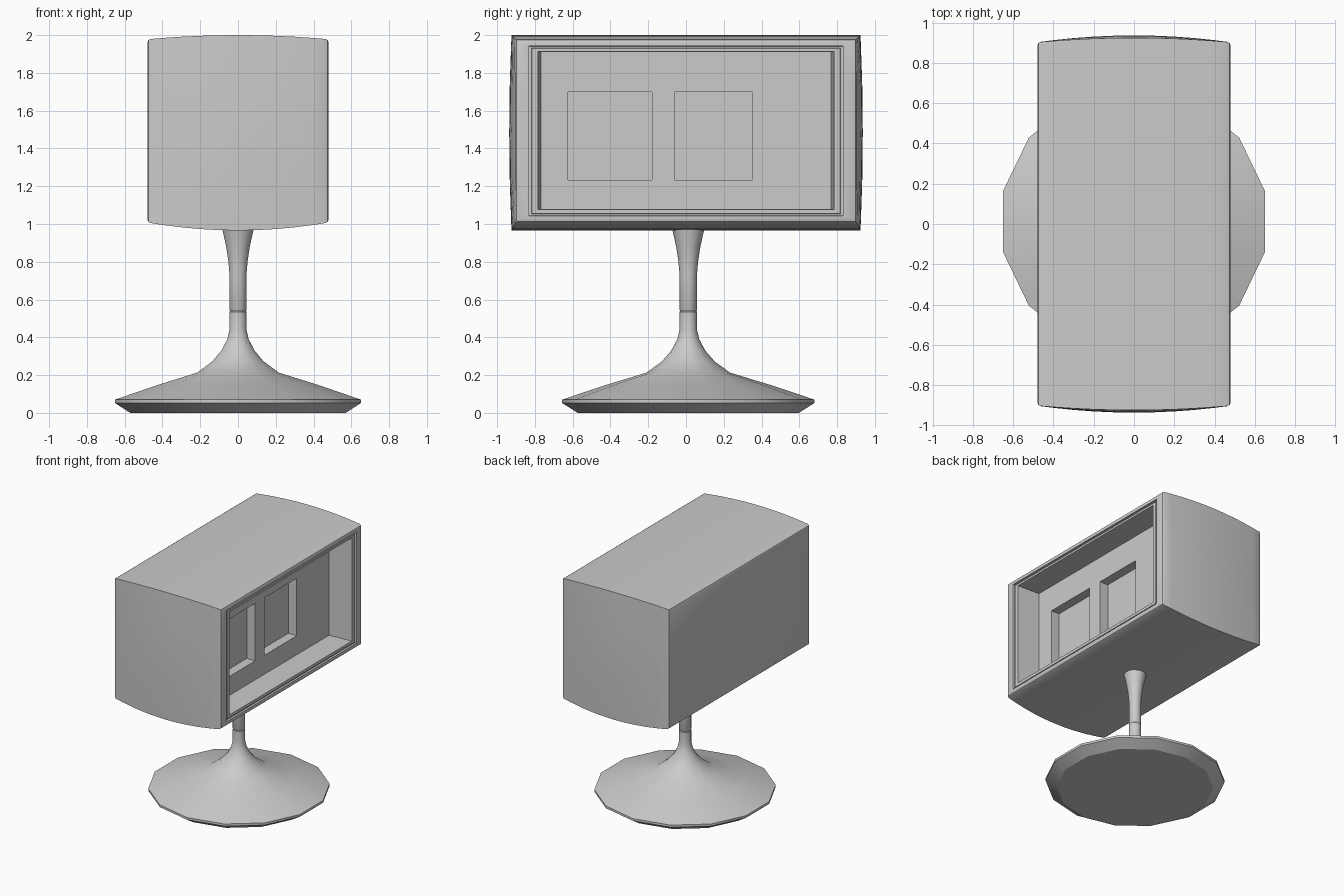
import bpy, bmesh, math
from mathutils import Vector

if "Cube" in bpy.data.objects:
    bpy.data.objects.remove(bpy.data.objects["Cube"])


def finish(bm, name, angle=30):
    bmesh.ops.recalc_face_normals(bm, faces=bm.faces)
    me = bpy.data.meshes.new(name)
    bm.to_mesh(me)
    bm.free()
    ob = bpy.data.objects.new(name, me)
    bpy.context.collection.objects.link(ob)
    smooth(ob, angle)
    return ob


def smooth(ob, angle):
    bpy.ops.object.select_all(action='DESELECT')
    ob.select_set(True)
    bpy.context.view_layer.objects.active = ob
    bpy.ops.object.shade_smooth_by_angle(angle=math.radians(angle))


def skin(bm, rings):
    # join closed point rings with quads and cap both ends
    loops = [[bm.verts.new(p) for p in r] for r in rings]
    for a, b in zip(loops, loops[1:]):
        n = len(a)
        for i in range(n):
            j = (i + 1) % n
            bm.faces.new((a[i], a[j], b[j], b[i]))
    bm.faces.new(loops[0])
    bm.faces.new(loops[-1])


def lathe(name, profile, sides, cy, angle=30):
    bm = bmesh.new()
    rings = []
    for r, z in profile:
        ts = [math.tau * (k + 0.5) / sides for k in range(sides)]
        rings.append([Vector((r * math.cos(t), cy + r * math.sin(t), z)) for t in ts])
    skin(bm, rings)
    return finish(bm, name, angle)


def rect(x, hy, z0, z1, bulge=0.0):
    # rectangle across x, with slightly bowed vertical sides
    zs = [z0 + (z1 - z0) * k / 4 for k in range(5)]
    ys = [hy + bulge * (1 - (k / 2 - 1) ** 2) for k in range(5)]
    return ([Vector((x, y, z)) for y, z in zip(ys, zs)] +
            [Vector((x, -y, z)) for y, z in reversed(list(zip(ys, zs)))])


def shell(x, inset=0.0):
    t = (x / 0.48) ** 2
    return rect(x, 0.924 - 0.022 * t - inset, 0.966 + 0.042 * t + inset,
                2.0 - 0.022 * t - inset, 0.012 * (1 - t))


# housing: barrel shaped shell with stepped bezel and recess on the +x side
outer = [shell(-0.48, 0.016), shell(-0.475, 0.005), shell(-0.463)]
outer += [shell(0.1 * k) for k in range(-4, 5)]
outer += [shell(0.463), shell(0.475, 0.005), shell(0.48, 0.016)]
bezel = [rect(0.48, 0.832, 1.043, 1.943), rect(0.466, 0.830, 1.045, 1.941),
         rect(0.466, 0.818, 1.053, 1.932), rect(0.473, 0.816, 1.055, 1.930),
         rect(0.473, 0.784, 1.078, 1.914), rect(0.28, 0.768, 1.08, 1.91)]
bm = bmesh.new()
skin(bm, outer + bezel)
housing = finish(bm, "housing")

# two rectangular pockets cut in the recess wall
for y0, y1 in ((-0.625, -0.18), (-0.06, 0.353)):
    bpy.ops.mesh.primitive_cube_add(size=1, location=(0.255, (y0 + y1) / 2, 1.467))
    cutter = bpy.context.object
    cutter.name = "pocket_cutter"
    cutter.scale = (0.10, y1 - y0, 0.466)
    cutter.hide_render = True
    bpy.context.view_layer.update()
    bpy.context.view_layer.objects.active = housing
    mod = housing.modifiers.new("pocket", 'BOOLEAN')
    mod.operation = 'DIFFERENCE'
    mod.solver = 'EXACT'
    mod.object = cutter
    # keep the cut ahead of the smoothing modifier
    housing.modifiers.move(len(housing.modifiers) - 1, 0)
    bpy.ops.object.modifier_apply(modifier=mod.name)
    bpy.data.objects.remove(cutter)
smooth(housing, 30)

# flared foot
lathe("foot", [(0.585, 0), (0.668, 0.052), (0.668, 0.07), (0.445, 0.145), (0.222, 0.213),
               (0.14, 0.272), (0.09, 0.33), (0.058, 0.39), (0.046, 0.44), (0.046, 0.535),
               (0.042, 0.54)], 14, 0.012, 32)

# upper stem, widening under the housing
lathe("stem", [(0.042, 0.538), (0.046, 0.545), (0.046, 0.73), (0.052, 0.80),
               (0.064, 0.88), (0.088, 0.985)], 14, 0.012, 32)
